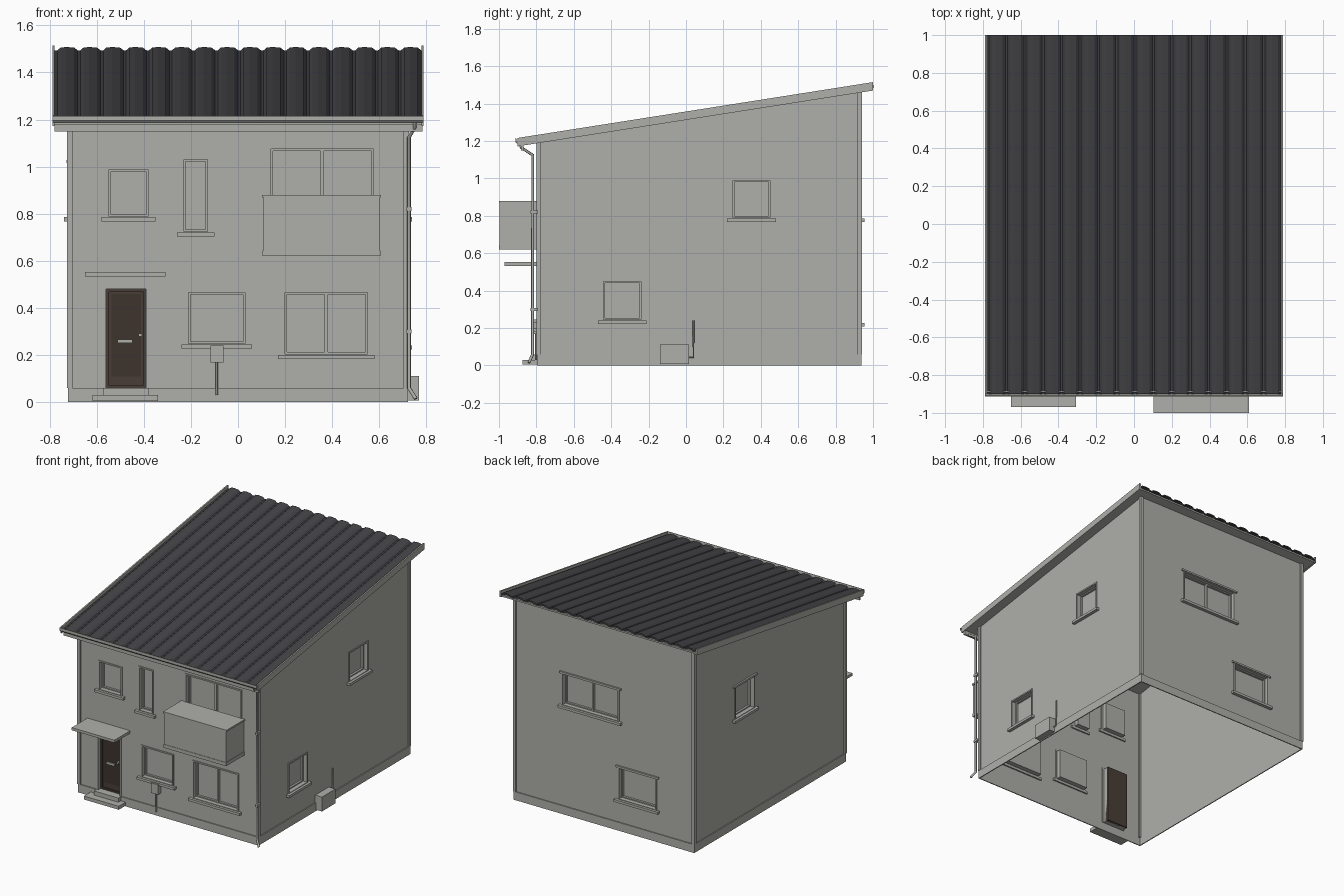
import bpy, bmesh
from mathutils import Vector

if "Cube" in bpy.data.objects:
    bpy.data.objects.remove(bpy.data.objects["Cube"])


def material(name, rgb):
    m = bpy.data.materials.new(name)
    m.use_nodes = True
    m.diffuse_color = (*rgb, 1)
    m.node_tree.nodes["Principled BSDF"].inputs["Base Color"].default_value = (*rgb, 1)
    return m


GREY = material("render grey", (0.43, 0.43, 0.40))
SLATE = material("roof slate", (0.058, 0.056, 0.063))
BROWN = material("door brown", (0.068, 0.047, 0.038))
DARK = material("door panel brown", (0.048, 0.034, 0.027))

W, FRONT, BACK = 0.715, -0.79, 0.93      # wall planes
SLOPE = 0.157
PLINTH = 0.06
RX = 0.788                               # half width of roof


def roof_z(y, lift=0.0):
    return 1.47 + SLOPE * (y - 1) + lift


def finish(name, bm, mat):
    mesh = bpy.data.meshes.new(name)
    bm.to_mesh(mesh)
    bm.free()
    mesh.materials.append(mat)
    ob = bpy.data.objects.new(name, mesh)
    bpy.context.collection.objects.link(ob)
    return ob


def add_box(bm, a, b):
    lo = Vector(map(min, a, b))
    hi = Vector(map(max, a, b))
    for v in bmesh.ops.create_cube(bm, size=1)["verts"]:
        v.co = (lo + hi) / 2 + v.co * (hi - lo)


def box(name, a, b, mat=GREY):
    bm = bmesh.new()
    add_box(bm, a, b)
    return finish(name, bm, mat)


def extrude_x(name, points, x0, x1, mat=GREY):
    """Extrude a closed (y, z) profile along x."""
    bm = bmesh.new()
    f = bm.faces.new([bm.verts.new((x0, y, z)) for y, z in points])
    new = bmesh.ops.extrude_face_region(bm, geom=[f])["geom"]
    bmesh.ops.translate(bm, vec=(x1 - x0, 0, 0),
                        verts=[g for g in new if isinstance(g, bmesh.types.BMVert)])
    bmesh.ops.recalc_face_normals(bm, faces=bm.faces)
    return finish(name, bm, mat)


def pipe(name, points, radius, mat=GREY):
    cu = bpy.data.curves.new(name, 'CURVE')
    cu.dimensions = '3D'
    cu.bevel_depth = radius
    cu.bevel_resolution = 2
    cu.use_fill_caps = True
    sp = cu.splines.new('POLY')
    sp.points.add(len(points) - 1)
    for p, co in zip(sp.points, points):
        p.co = (*co, 1)
    cu.materials.append(mat)
    ob = bpy.data.objects.new(name, cu)
    bpy.context.collection.objects.link(ob)


# Wall coordinates: u along the wall, d outward, z up
PLACE = {
    "front": lambda u, d, z: (u, FRONT - d, z),
    "back": lambda u, d, z: (u, BACK + d, z),
    "right": lambda u, d, z: (W + d, u, z),
    "left": lambda u, d, z: (-W - d, u, z),
}

# Openings: u0, u1, z0, z1, mullion, sill, lintel
WINDOWS = {
    "front": [(-0.55, -0.38, 0.79, 0.985, False, True, False),
              (-0.23, -0.13, 0.725, 1.03, False, True, False),
              (0.14, 0.575, 0.70, 1.075, True, False, False),
              (-0.21, 0.03, 0.25, 0.465, False, True, False),
              (0.20, 0.55, 0.205, 0.465, True, True, False)],
    "back": [(-0.11, 0.33, 0.79, 1.01, True, True, True),
             (-0.41, -0.12, 0.23, 0.45, False, True, True)],
    "right": [(0.25, 0.45, 0.79, 0.99, False, True, False),
              (-0.44, -0.24, 0.245, 0.45, False, True, False)],
    "left": [(0.25, 0.46, 0.79, 1.01, False, True, True)],
}
DOOR = (-0.56, -0.39, PLINTH, 0.48)
DEPTH = 0.04


def ring(bm, place, hole, width, d0, d1):
    """Four bars around a rectangle; positive width lies outside it."""
    u0, u1, z0, z1 = hole
    w = width
    for a, b, c, d in ((u0 - w, u0, z0 - w, z1 + w), (u1, u1 + w, z0 - w, z1 + w),
                       (u0, u1, z0 - w, z0), (u0, u1, z1, z1 + w)):
        add_box(bm, place(a, d0, c), place(b, d1, d))


def add_wall(bm, side, span):
    """Wall sheet with openings, reveals and recessed panes."""
    place = PLACE[side]
    holes = [w[:4] for w in WINDOWS[side]] + ([DOOR] if side == "front" else [])
    us = sorted({*span, *(h[0] for h in holes), *(h[1] for h in holes)})
    zs = sorted({0.0, 1.15, *(h[2] for h in holes), *(h[3] for h in holes)})

    def quad(*pts):
        bm.faces.new([bm.verts.new(place(*p)) for p in pts])

    def top(u):
        return roof_z(place(u, 0, 0)[1], 0.006)

    for a, b in zip(us, us[1:]):
        for c, d in zip(zs, zs[1:]):
            if not any(h[0] <= a and b <= h[1] and h[2] <= c and d <= h[3] for h in holes):
                quad((a, 0, c), (b, 0, c), (b, 0, d), (a, 0, d))
        quad((a, 0, zs[-1]), (b, 0, zs[-1]), (b, 0, top(b)), (a, 0, top(a)))
    for u0, u1, z0, z1 in holes:
        rim = [(u0, z0), (u1, z0), (u1, z1), (u0, z1)]
        for (a, c), (b, d) in zip(rim, rim[1:] + rim[:1]):
            quad((a, 0, c), (b, 0, d), (b, -DEPTH, d), (a, -DEPTH, c))
        if (u0, u1, z0, z1) != DOOR:
            quad(*((u, -DEPTH, z) for u, z in rim))


# Wall shell, open underneath
bm = bmesh.new()
for side in PLACE:
    add_wall(bm, side, (-W, W) if side in ("front", "back") else (FRONT, BACK))
bmesh.ops.remove_doubles(bm, verts=bm.verts, dist=0.0005)
bmesh.ops.recalc_face_normals(bm, faces=bm.faces)
finish("walls", bm, GREY)

# Window frames, sashes, mullions, sills and lintels
for side, wins in WINDOWS.items():
    place = PLACE[side]
    bm = bmesh.new()
    for u0, u1, z0, z1, mullion, sill, lintel in wins:
        hole = (u0, u1, z0, z1)
        ring(bm, place, hole, 0.01, -0.005, 0.006)
        ring(bm, place, hole, -0.008, -DEPTH, -0.025)
        if mullion:
            m = (u0 + u1) / 2
            add_box(bm, place(m - 0.007, -DEPTH, z0), place(m + 0.007, -0.022, z1))
        if sill:
            add_box(bm, place(u0 - 0.03, -0.01, z0 - 0.022), place(u1 + 0.03, 0.024, z0 - 0.004))
        if lintel:
            add_box(bm, place(u0 - 0.025, -0.005, z1 + 0.005), place(u1 + 0.025, 0.012, z1 + 0.018))
    finish(side + "_window_frames", bm, GREY)

# Plinth and corner strips
bm = bmesh.new()
for side, (a, b) in {"front": (-W, W), "back": (-W, W),
                     "left": (FRONT, BACK), "right": (FRONT, BACK)}.items():
    add_box(bm, PLACE[side](a - 0.006, 0, 0), PLACE[side](b + 0.006, 0.007, PLINTH))
finish("plinth", bm, GREY)
bm = bmesh.new()
for sx in (-1, 1):
    for y, s in ((FRONT, -1), (BACK, 1)):
        add_box(bm, (sx * (W + 0.01), y + s * 0.01, PLINTH),
                (sx * (W - 0.013), y - s * 0.013, roof_z(y, 0.004)))
finish("corner_strips", bm, GREY)

# Roof deck and verge boards
def slab(y0, y1, low, high):
    return [(y0, roof_z(y0, low)), (y1, roof_z(y1, low)),
            (y1, roof_z(y1, high)), (y0, roof_z(y0, high))]


extrude_x("roof_deck", slab(-0.89, 0.995, 0.004, 0.016), -RX + 0.005, RX - 0.005)
for name, s in (("left_verge", -1), ("right_verge", 1)):
    extrude_x(name, slab(-0.9, 1.0, 0, 0.045), s * RX, s * (RX - 0.01))

# Ribbed roof tiles
bm = bmesh.new()
COUNT = 16
pitch = 2 * (RX - 0.01) / COUNT
rows = []
for i in range(COUNT):
    for t, h in ((0, 0.024), (0.12, 0.024), (0.25, 0.035), (0.5, 0.038), (0.85, 0.035)):
        x = -RX + 0.01 + (i + t) * pitch
        rows.append([bm.verts.new((x, y, roof_z(y, h))) for y in (-0.9, 1.0)])
rows.append([bm.verts.new((RX - 0.01, y, roof_z(y, 0.024))) for y in (-0.9, 1.0)])
for p, q in zip(rows, rows[1:]):
    bm.faces.new((p[0], q[0], q[1], p[1]))
tiles = finish("roof_tiles", bm, SLATE)
solid = tiles.modifiers.new("thickness", 'SOLIDIFY')
solid.thickness = 0.01
solid.offset = -1

# Fascia, gutter and downpipe
box("fascia", (-RX + 0.01, -0.882, 1.15), (RX - 0.005, -0.868, 1.185))
gutter = [(-0.912, 1.215), (-0.912, 1.195), (-0.905, 1.187), (-0.892, 1.187), (-0.885, 1.195),
          (-0.885, 1.205), (-0.889, 1.205), (-0.893, 1.193), (-0.904, 1.193), (-0.908, 1.215)]
extrude_x("gutter", gutter, -RX, RX)
PX, PY = 0.726, -0.82
pipe("downpipe", [(0.75, -0.89, 1.19), (0.75, -0.88, 1.165), (PX, PY, 1.125), (PX, PY, 0.06),
                  (0.755, -0.84, 0.015)], 0.008)
for z in (0.3, 0.82):
    box("downpipe_bracket", (PX - 0.01, FRONT, z - 0.008), (PX + 0.011, PY - 0.011, z + 0.008))

# Balcony
box("balcony_body", (0.108, -0.997, 0.645), (0.602, FRONT, 0.87))
box("balcony_floor", (0.105, -1.0, 0.62), (0.605, FRONT, 0.645))
box("balcony_cap", (0.102, -1.0, 0.868), (0.608, FRONT, 0.88))

# Door, surround, canopy and steps
u0, u1, z0, z1 = DOOR
F = PLACE["front"]
box("door", F(u0, -DEPTH - 0.01, z0), F(u1, -DEPTH + 0.01, z1), BROWN)
bm = bmesh.new()
ring(bm, F, DOOR, -0.012, -DEPTH, -0.02)
finish("door_frame", bm, BROWN)
box("door_panel", F(u0 + 0.022, -0.031, z0 + 0.05), F(u1 - 0.022, -0.027, z1 - 0.02), DARK)
box("letter_flap", F(-0.512, -0.03, 0.252), F(-0.448, -0.02, 0.266))
box("door_handle", F(-0.422, -0.03, 0.278), F(-0.408, -0.008, 0.292))
bm = bmesh.new()
for a, b, c, d in ((u0 - 0.012, u0, z0, z1 + 0.012), (u1, u1 + 0.012, z0, z1 + 0.012),
                   (u0, u1, z1, z1 + 0.012)):
    add_box(bm, F(a, -0.005, c), F(b, 0.006, d))
finish("door_surround", bm, GREY)
box("door_canopy", (-0.65, -0.97, 0.533), (-0.308, FRONT, 0.552))
box("threshold", (-0.572, -0.825, 0.03), (-0.378, FRONT, PLINTH))
box("door_step", (-0.618, -0.875, 0.005), (-0.34, FRONT, 0.03))

# Meter boxes with service pipes
box("front_meter_box", (-0.117, -0.825, 0.168), (-0.062, FRONT, 0.24))
pipe("front_meter_pipe", [(-0.09, -0.802, 0.18), (-0.09, -0.802, 0.03)], 0.005)
box("side_meter_box", (W, -0.14, 0.008), (0.768, 0.015, 0.112))
pipe("side_meter_pipe", [(0.73, 0.0, 0.045), (0.73, 0.04, 0.045), (0.73, 0.04, 0.24)], 0.005)
